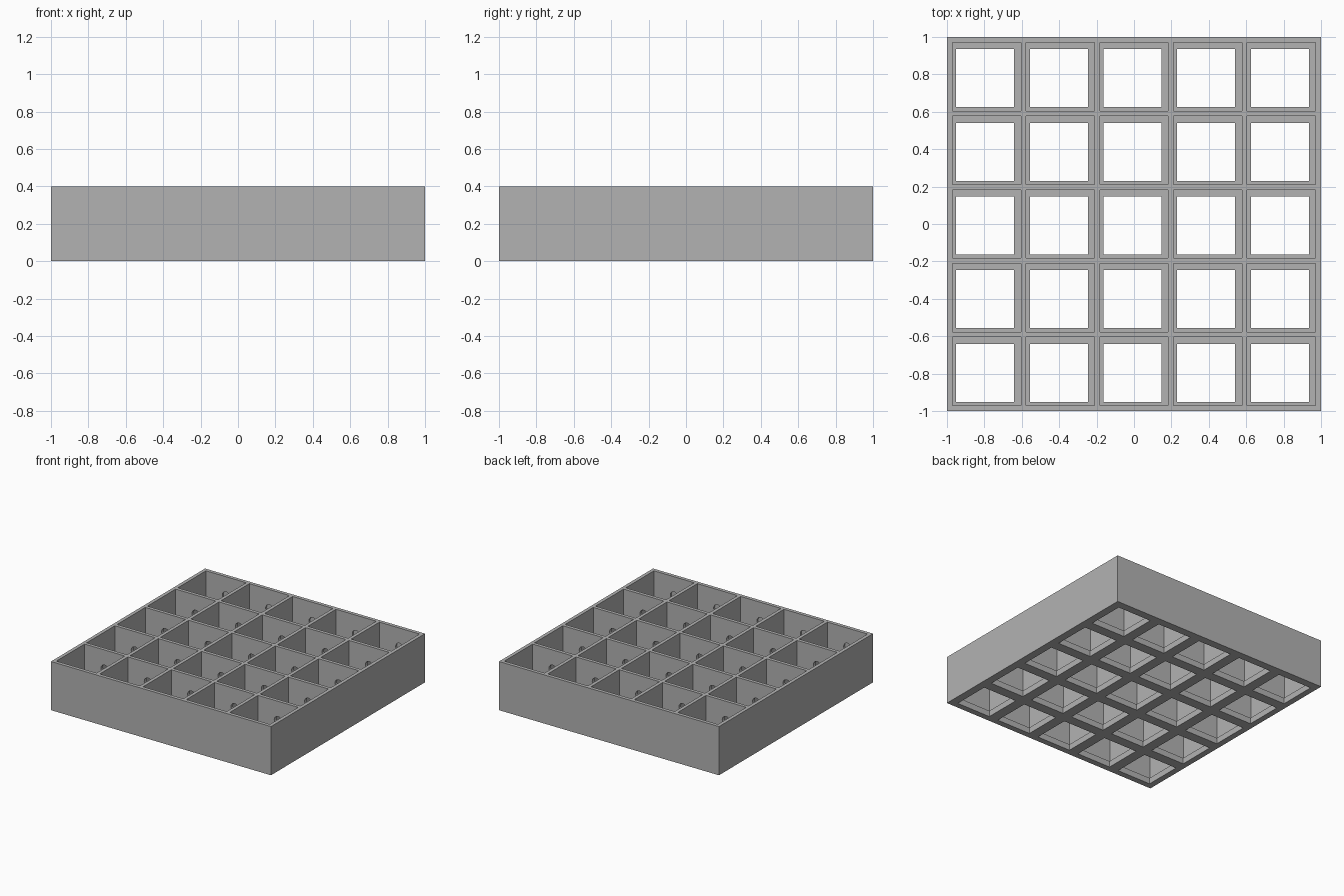
import bpy, bmesh, math
from mathutils import Matrix, Vector

default = bpy.data.objects.get("Cube")
if default:
    bpy.data.objects.remove(default, do_unlink=True)

COUNT = 5
PITCH = 0.394
HEIGHT = 0.4
FLOOR = 0.05
centres = [(i - (COUNT - 1) / 2) * PITCH for i in range(COUNT)]

grey = bpy.data.materials.new("plain_grey")
grey.use_nodes = True
colour = (0.45, 0.45, 0.45, 1)
grey.diffuse_color = colour
grey.node_tree.nodes["Principled BSDF"].inputs["Base Color"].default_value = colour


def make_object(name, bm):
    mesh = bpy.data.meshes.new(name)
    bm.to_mesh(mesh)
    bm.free()
    obj = bpy.data.objects.new(name, mesh)
    obj.data.materials.append(grey)
    bpy.context.collection.objects.link(obj)
    return obj


def add_box(bm, x, y, side, bottom, top):
    place = Matrix.Translation((x, y, (bottom + top) / 2))
    size = Matrix.Diagonal((side, side, top - bottom, 1))
    bmesh.ops.create_cube(bm, size=1, matrix=place @ size)


def box_grid(name, side, bottom, top, shift=0):
    bm = bmesh.new()
    for x in centres:
        for y in centres:
            add_box(bm, x + shift, y + shift, side, bottom, top)
    return make_object(name, bm)


def bores(name, axis):
    # Parallel cable passages, stopping inside the outer walls
    bm = bmesh.new()
    turn = Matrix.Rotation(math.pi / 2, 4, "Y" if axis == "X" else "X")
    for c in centres:
        spot = Vector((0, c, 0.24)) if axis == "X" else Vector((c, 0, 0.24))
        bmesh.ops.create_cone(bm, cap_ends=True, segments=24, radius1=0.035,
                              radius2=0.035, depth=1.97,
                              matrix=Matrix.Translation(spot) @ turn)
    return make_object(name, bm)


# Solid block
bm = bmesh.new()
add_box(bm, 0, 0, 2, 0, HEIGHT)
tray = make_object("grid_tray", bm)

# Compartments, floor openings and wall passages
cutters = [
    box_grid("compartment_cutter", 0.366, FLOOR, HEIGHT + 0.1),
    box_grid("floor_opening_cutter", 0.31, -0.1, 0.15, shift=-0.008),
    bores("lengthwise_passage_cutter", "X"),
    bores("crosswise_passage_cutter", "Y"),
]
for cutter in cutters:
    cutter.hide_render = True
    cut = tray.modifiers.new(cutter.name, "BOOLEAN")
    cut.operation = "DIFFERENCE"
    cut.solver = "EXACT"
    cut.object = cutter

# Bake the cuts and remove the helpers
bpy.context.view_layer.update()
graph = bpy.context.evaluated_depsgraph_get()
baked = bpy.data.meshes.new_from_object(tray.evaluated_get(graph))
tray.modifiers.clear()
tray.data = baked
for cutter in cutters:
    bpy.data.objects.remove(cutter, do_unlink=True)

bpy.context.view_layer.objects.active = tray
tray.select_set(True)
bpy.ops.object.shade_smooth_by_angle(angle=math.radians(30))
